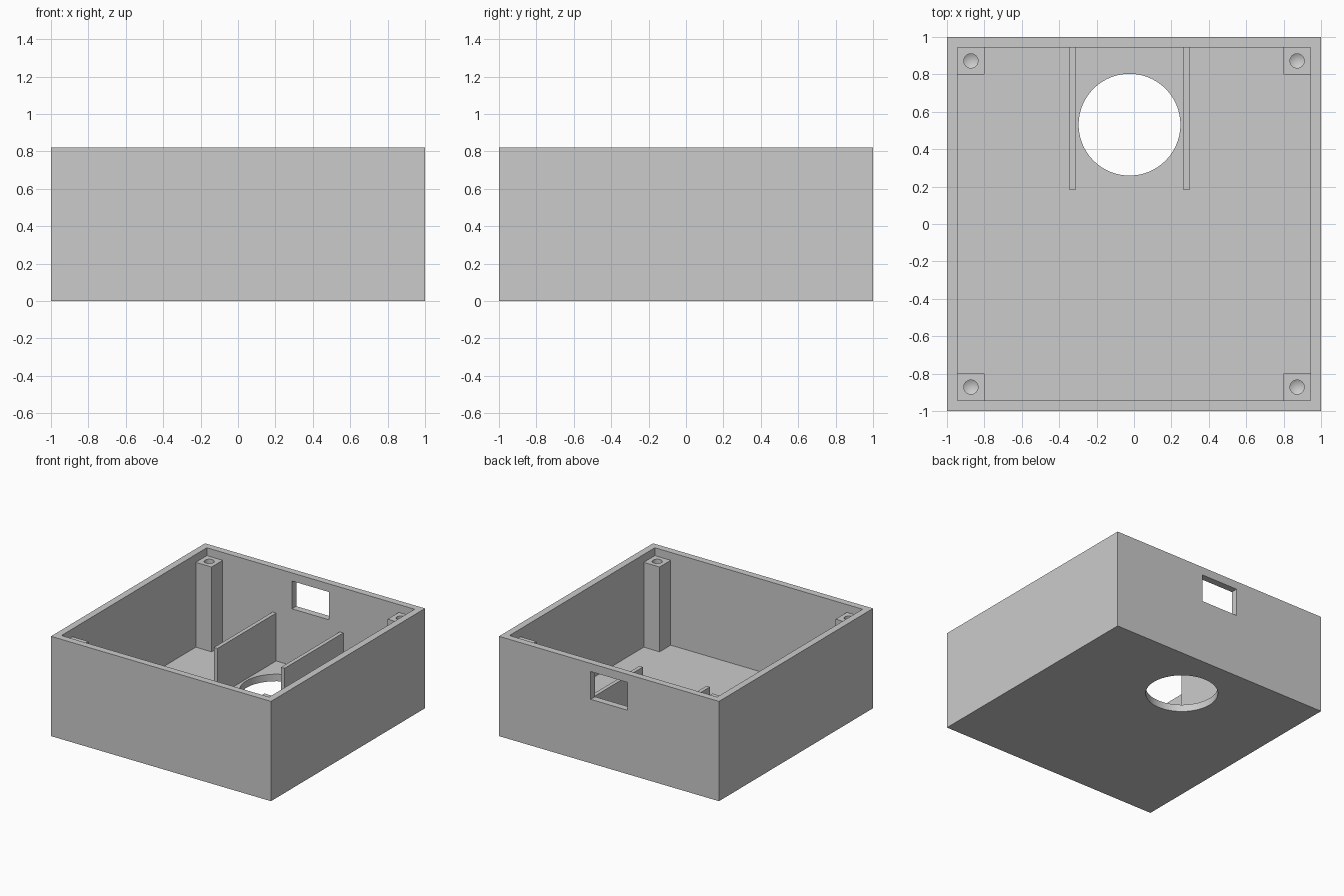
import bpy
import bmesh
from mathutils import Matrix, Vector
from math import radians

# Remove the default cube only
default = bpy.data.objects.get("Cube")
if default:
    bpy.data.objects.remove(default, do_unlink=True)

# Main dimensions
HEIGHT = 0.82
WALL = 0.056
INNER = 1 - WALL
FLOOR = 0.058
POST_TOP = 0.755
POST_IN = 0.8
RIB_TOP = 0.452

# Single plastic colour
GREY = (0.6, 0.6, 0.6, 1)
plastic = bpy.data.materials.new("grey plastic")
plastic.use_nodes = True
plastic.diffuse_color = GREY
plastic.node_tree.nodes["Principled BSDF"].inputs["Base Color"].default_value = GREY


def to_object(name, bm):
    mesh = bpy.data.meshes.new(name)
    bmesh.ops.recalc_face_normals(bm, faces=bm.faces)
    bm.to_mesh(mesh)
    bm.free()
    mesh.materials.append(plastic)
    obj = bpy.data.objects.new(name, mesh)
    bpy.context.collection.objects.link(obj)
    return obj


def box(name, low, high):
    low, high = Vector(low), Vector(high)
    bm = bmesh.new()
    bmesh.ops.create_cube(bm, size=1, matrix=Matrix.Translation((low + high) / 2)
                          @ Matrix.Diagonal((high - low).to_4d()))
    return to_object(name, bm)


def drill(name, x, y, radius, bottom, top, tip=0, sides=64):
    """Cylinder with an optional pointed lower end."""
    bm = bmesh.new()
    bmesh.ops.create_cone(bm, cap_ends=True, segments=sides, radius1=radius,
                          radius2=radius, depth=top - bottom,
                          matrix=Matrix.Translation((x, y, (top + bottom) / 2)))
    if tip:
        bm.normal_update()
        cap = min(bm.faces, key=lambda f: f.calc_center_median().z)
        point = bmesh.ops.poke(bm, faces=[cap])["verts"][0]
        point.co.z -= tip
    return to_object(name, bm)


def cut(target, cutter):
    cutter.hide_render = True
    mod = target.modifiers.new("cut", "BOOLEAN")
    mod.operation = "DIFFERENCE"
    mod.solver = "EXACT"
    mod.object = cutter
    with bpy.context.temp_override(object=target, active_object=target):
        bpy.ops.object.modifier_apply(modifier=mod.name)
    bpy.data.objects.remove(cutter, do_unlink=True)


def smooth(obj):
    bpy.ops.object.select_all(action="DESELECT")
    obj.select_set(True)
    bpy.context.view_layer.objects.active = obj
    bpy.ops.object.shade_smooth_by_angle(angle=radians(25))


# Open-topped case with a round floor hole and a back window
case = box("case", (-1, -1, 0), (1, 1, HEIGHT))
cut(case, box("cavity", (-INNER, -INNER, FLOOR), (INNER, INNER, HEIGHT + 0.2)))
cut(case, drill("floor_cutter", -0.024, 0.531, 0.272, -0.1, FLOOR + 0.1, sides=96))
cut(case, box("window_cutter", (-0.17, INNER - 0.1, 0.525), (0.166, 1.1, 0.753)))
smooth(case)

# Corner screw posts with blind pointed holes
for sx, side in ((-1, "right"), (1, "left")):
    for sy, end in ((-1, "front"), (1, "back")):
        xs = sorted((sx * POST_IN, sx * INNER))
        ys = sorted((sy * POST_IN, sy * INNER))
        post = box(f"{end}_{side}_screw_post", (xs[0], ys[0], FLOOR),
                   (xs[1], ys[1], POST_TOP))
        cut(post, drill("screw_cutter", sx * 0.872, sy * 0.872, 0.038,
                        POST_TOP - 0.25, POST_TOP + 0.1, tip=0.022, sides=32))
        smooth(post)

# Upright ribs either side of the floor hole
for side, x in (("right", -0.33), ("left", 0.28)):
    box(f"{side}_rib", (x - 0.016, 0.182, FLOOR), (x + 0.016, INNER, RIB_TOP))
